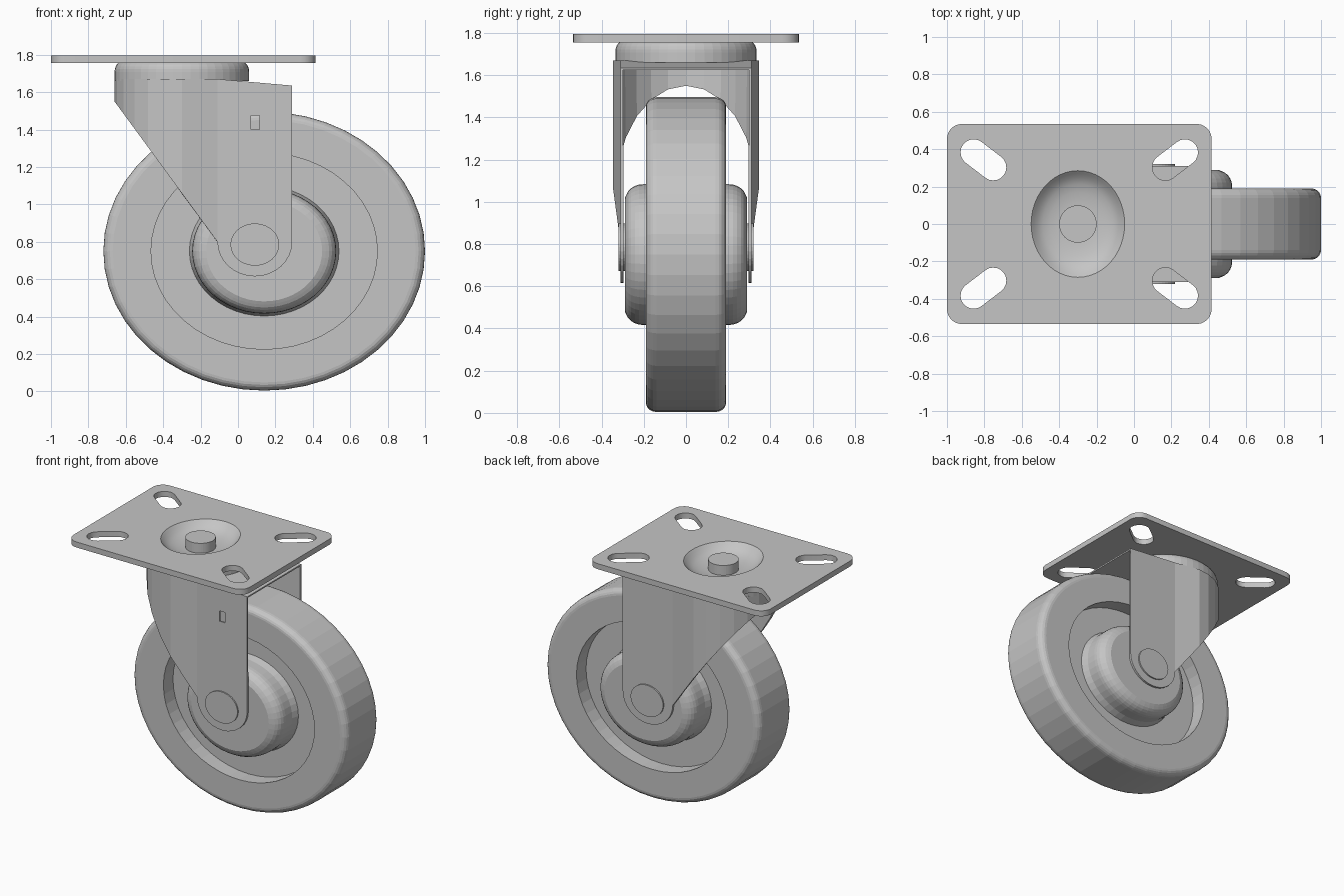
import bpy, bmesh
from math import sin, cos, pi, sqrt, radians

cube = bpy.data.objects.get("Cube")
if cube:
    bpy.data.objects.remove(cube)

GREY = (0.56, 0.56, 0.56, 1)
metal = bpy.data.materials.new("plain grey")
metal.use_nodes = True
metal.diffuse_color = GREY
metal.node_tree.nodes["Principled BSDF"].inputs["Base Color"].default_value = GREY
metal.node_tree.nodes["Principled BSDF"].inputs["Roughness"].default_value = 0.6


def add_object(name, bm):
    bmesh.ops.remove_doubles(bm, verts=bm.verts, dist=1e-5)
    bmesh.ops.recalc_face_normals(bm, faces=bm.faces)
    mesh = bpy.data.meshes.new(name)
    bm.to_mesh(mesh)
    bm.free()
    mesh.materials.append(metal)
    obj = bpy.data.objects.new(name, mesh)
    bpy.context.collection.objects.link(obj)
    return obj


def lathe(name, profile, centre, scale, axis, segs=48, closed=False):
    """Turn (radius, height) points about the y or z axis, with an oval scale."""
    bm = bmesh.new()
    rings = []
    for r, h in profile:
        ring = []
        for i in range(segs):
            a = 2 * pi * i / segs
            u = centre[0] + scale[0] * r * cos(a)
            v = centre[1] + scale[1] * r * sin(a)
            ring.append(bm.verts.new((u, v, h) if axis == "z" else (u, h, v)))
        rings.append(ring)
    pairs = list(zip(rings, rings[1:]))
    if closed:
        pairs.append((rings[-1], rings[0]))
    for a, b in pairs:
        for i in range(segs):
            j = (i + 1) % segs
            bm.faces.new((a[i], a[j], b[j], b[i]))
    return add_object(name, bm)


def arc(cx, cy, rx, ry, start, end, n):
    return [(cx + rx * cos(radians(start + (end - start) * i / n)),
             cy + ry * sin(radians(start + (end - start) * i / n))) for i in range(n + 1)]


def both_sides(half):
    """Continue a profile with its mirror image across height zero."""
    return half + [(r, -h) for r, h in reversed(half)]


# Wheel: rounded tread, recessed web
OVAL = 0.867
HUB = (0.14, 0.75)
tread = [(0, 0.08), (0.605, 0.08), (0.605, 0.19)] + arc(0.81, 0.14, 0.05, 0.05, 90, 0, 5)
lathe("wheel", both_sides(tread), HUB, (1, OVAL), "y")

# Hub: rounded boss on both sides of the web
boss = [(0, 0.29), (0.31, 0.29)] + arc(0.31, 0.2, 0.075, 0.085, 75, 0, 5)
boss += [(0.385, 0.13), (0.4, 0.08)]
lathe("hub", both_sides(boss), HUB, (1, OVAL), "y")

# Axle bolt through the fork legs
lathe("axle_bolt", both_sides([(0, 0.32), (0.13, 0.32)]), (0.09, 0.785), (1, OVAL), "y", 40)

# Fork: bent sheet, round at the nose, with two flat legs and a roof
NOSE, BEND, BACK, LEG_Y = -0.66, -0.11, 0.29, 0.31


def fork_bottom(x):
    if x < BEND - 0.001:
        return 1.55 - (x - NOSE) * 0.75 / (BEND - NOSE)
    return 0.8 - 0.185 * sqrt(max(0, 1 - ((x - 0.09) / 0.2) ** 2))


def fork_top(x):
    return 1.67 - 0.035 * max(0, x - BEND) / (BACK - BEND)


leg = [(x, LEG_Y) for x, _ in arc(0.09, 0, 0.2, 0.2, 0, 180, 16)]
nose = arc(-0.3, 0, 0.36, 0.345, 90, 180, 6)
half = leg + nose
plan = half + [(x, -y) for x, y in reversed(half[:-1])]
bm = bmesh.new()
low = [bm.verts.new((x, y, fork_bottom(x))) for x, y in plan]
top = [bm.verts.new((x, y, fork_top(x))) for x, y in plan]
for i in range(len(plan) - 1):
    bm.faces.new((low[i], low[i + 1], top[i + 1], top[i]))
k = len(leg)
bm.faces.new(top[k - 1:len(plan) - k + 1])
for i in range(k - 1):
    bm.faces.new((top[i], top[i + 1], top[-2 - i], top[-1 - i]))
fork = add_object("fork", bm)
sheet = fork.modifiers.new("sheet", "SOLIDIFY")
sheet.thickness = 0.015
sheet.offset = -1

# Small window cut in the front leg
bm = bmesh.new()
bmesh.ops.create_cube(bm, size=1)
bmesh.ops.scale(bm, verts=bm.verts, vec=(0.045, 0.1, 0.075))
bmesh.ops.translate(bm, verts=bm.verts, vec=(0.092, -LEG_Y, 1.437))
cutter = add_object("window_cutter", bm)
cutter.hide_render = True
cut = fork.modifiers.new("window", "BOOLEAN")
cut.operation = "DIFFERENCE"
cut.object = cutter
bpy.context.view_layer.objects.active = fork
for mod in ("sheet", "window"):
    bpy.ops.object.modifier_apply(modifier=mod)
bpy.data.objects.remove(cutter)

# Swivel bearing race between fork and plate
race = [(0.86, 1.66), (0.86, 1.757)] + arc(0.92, 1.707, 0.08, 0.05, 90, 0, 5) + [(1, 1.66)]
lathe("swivel_race", race, (-0.3, 0), (0.36, 0.335), "z", closed=True)

# Mounting plate: rounded outline with four slanted slots and a round opening
CX, HX, HY, R = -0.2925, 0.7075, 0.535, 0.08
outline = []
for n, (sx, sy) in enumerate([(1, 1), (-1, 1), (-1, -1), (1, -1)]):
    outline += arc(CX + sx * (HX - R), sy * (HY - R), R, R, n * 90, n * 90 + 90, 6)
loops = [outline, arc(-0.3, 0, 0.25, 0.285, 0, 352.5, 47)]
for sx in (1, -1):
    for sy in (1, -1):
        slot = arc(0.565, 0.383, 0.07, 0.07, -53, 127, 10) + arc(0.46, 0.303, 0.07, 0.07, 127, 307, 10)
        loops.append([(CX + sx * x, sy * y) for x, y in slot])
curve = bpy.data.curves.new("mounting_plate", "CURVE")
curve.dimensions = "2D"
curve.fill_mode = "BOTH"
curve.extrude = 0.02
for loop in loops:
    spline = curve.splines.new("POLY")
    spline.points.add(len(loop) - 1)
    for point, (x, y) in zip(spline.points, loop):
        point.co = (x, y, 0, 1)
    spline.use_cyclic_u = True
curve.materials.append(metal)
plate = bpy.data.objects.new("mounting_plate", curve)
plate.location.z = 1.775
bpy.context.collection.objects.link(plate)
bpy.ops.object.select_all(action="DESELECT")
plate.select_set(True)
bpy.context.view_layer.objects.active = plate
bpy.ops.object.convert(target="MESH")

# Pressed dish in the plate and its centre pin
bowl = [(1, 1.795), (0.95, 1.782), (0.87, 1.76), (0.75, 1.742), (0.6, 1.73), (0.4, 1.722), (0, 1.72)]
under = [(0, 1.705), (0.6, 1.712), (0.9, 1.735), (1, 1.755)]
dish = lathe("plate_dish", bowl + under, (-0.3, 0), (0.25, 0.285), "z", closed=True)
lathe("centre_pin", [(0, 1.71), (0.1, 1.71), (0.1, 1.793), (0, 1.793)], (-0.3, 0), (1, 1), "z", 40)

# Soft shading on the pressed dish
bpy.ops.object.select_all(action="DESELECT")
dish.select_set(True)
bpy.context.view_layer.objects.active = dish
bpy.ops.object.shade_smooth_by_angle(angle=radians(35))
